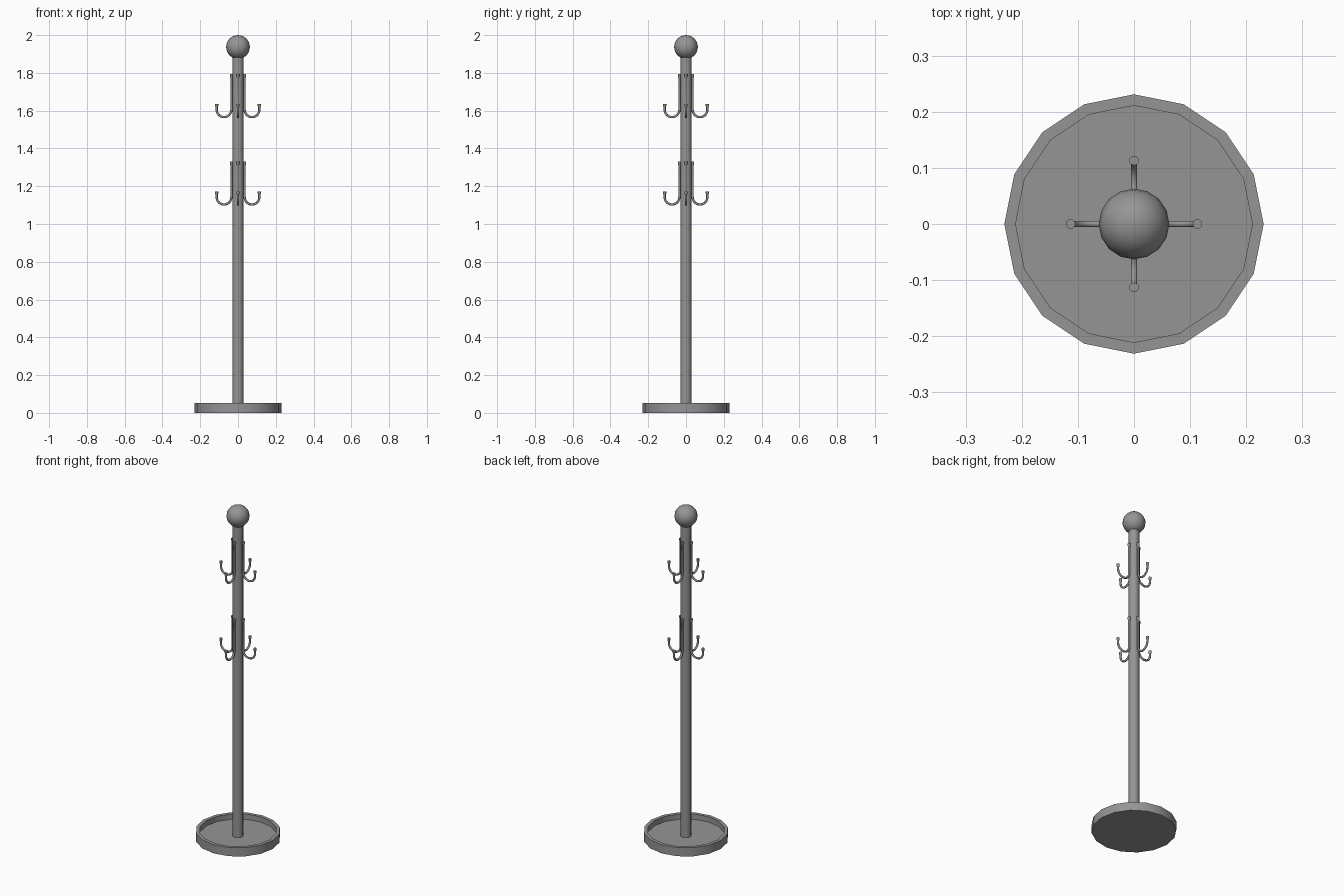
import bpy
import bmesh
import math
from mathutils import Matrix, Vector

if "Cube" in bpy.data.objects:
    bpy.data.objects.remove(bpy.data.objects["Cube"], do_unlink=True)

GREY = (0.3, 0.3, 0.3, 1)
metal = bpy.data.materials.new("grey metal")
metal.use_nodes = True
metal.diffuse_color = GREY
metal.node_tree.nodes["Principled BSDF"].inputs["Base Color"].default_value = GREY


def finish(name, bm, angle=None):
    """Turn a bmesh into a named object, smooth below the given angle."""
    bmesh.ops.recalc_face_normals(bm, faces=bm.faces)
    mesh = bpy.data.meshes.new(name)
    bm.to_mesh(mesh)
    bm.free()
    obj = bpy.data.objects.new(name, mesh)
    bpy.context.collection.objects.link(obj)
    mesh.materials.append(metal)
    if angle:
        bpy.ops.object.select_all(action='DESELECT')
        obj.select_set(True)
        bpy.context.view_layer.objects.active = obj
        bpy.ops.object.shade_smooth_by_angle(angle=math.radians(angle))
    return obj


def skin(bm, rings):
    """Bridge successive rings of points and cap both ends."""
    loops = [[bm.verts.new(p) for p in ring] for ring in rings]
    n = len(loops[0])
    for a, b in zip(loops, loops[1:]):
        for i in range(n):
            j = (i + 1) % n
            bm.faces.new((a[i], a[j], b[j], b[i]))
    bm.faces.new(loops[0])
    bm.faces.new(loops[-1])


def lathe(name, profile, sides, angle=None):
    bm = bmesh.new()
    turns = [math.tau * i / sides for i in range(sides)]
    skin(bm, [[(r * math.cos(t), r * math.sin(t), z) for t in turns]
              for r, z in profile])
    return finish(name, bm, angle)


# Round tray base with a raised rim, and the pole standing in it
lathe("base_tray", [(0.231, 0), (0.231, 0.052), (0.211, 0.052), (0.211, 0.02)], 16, 30)
lathe("pole", [(0.029, 0.02), (0.029, 1.9)], 16, 30)

# Ball on top
bm = bmesh.new()
bmesh.ops.create_uvsphere(bm, u_segments=16, v_segments=12, radius=0.063,
                          matrix=Matrix.Translation((0, 0, 1.937)))
finish("top_ball", bm, 40)

# J-shaped hooks: path of (x, z, thickness), with a flared stub at each end
INNER, OUTER, WIRE, KNOB = 0.035, 0.113, 0.006, 0.0085
BEND = (OUTER - INNER) / 2


def hook(name, bottom, turn):
    centre = bottom + WIRE + BEND
    top, tip = bottom + 0.233, bottom + 0.076
    path = [(INNER, top, KNOB), (INNER, top - 0.012, KNOB), (INNER, top - 0.018, WIRE)]
    for i in range(13):
        t = math.pi * (1 + i / 12)
        path.append((INNER + BEND + BEND * math.cos(t), centre + BEND * math.sin(t), WIRE))
    path += [(OUTER, tip - 0.018, WIRE), (OUTER, tip - 0.012, KNOB), (OUTER, tip, KNOB)]
    pts = [Vector((x, 0, z)) for x, z, _ in path]
    rings = []
    for i, p in enumerate(pts):
        along = (pts[min(i + 1, len(pts) - 1)] - pts[max(i - 1, 0)]).normalized()
        side = Vector((along.z, 0, -along.x))
        rings.append([p + path[i][2] * (side * math.cos(a) + Vector((0, math.sin(a), 0)))
                      for a in (math.tau * k / 10 for k in range(10))])
    bm = bmesh.new()
    skin(bm, rings)
    bmesh.ops.rotate(bm, verts=bm.verts, matrix=Matrix.Rotation(turn, 3, 'Z'))
    finish(name, bm, 40)


# Two tiers of four hooks
for tier, bottom in (("lower", 1.097), ("upper", 1.56)):
    for k, facing in enumerate(("left", "back", "right", "front")):
        hook(f"{tier}_hook_{facing}", bottom, k * math.pi / 2)
